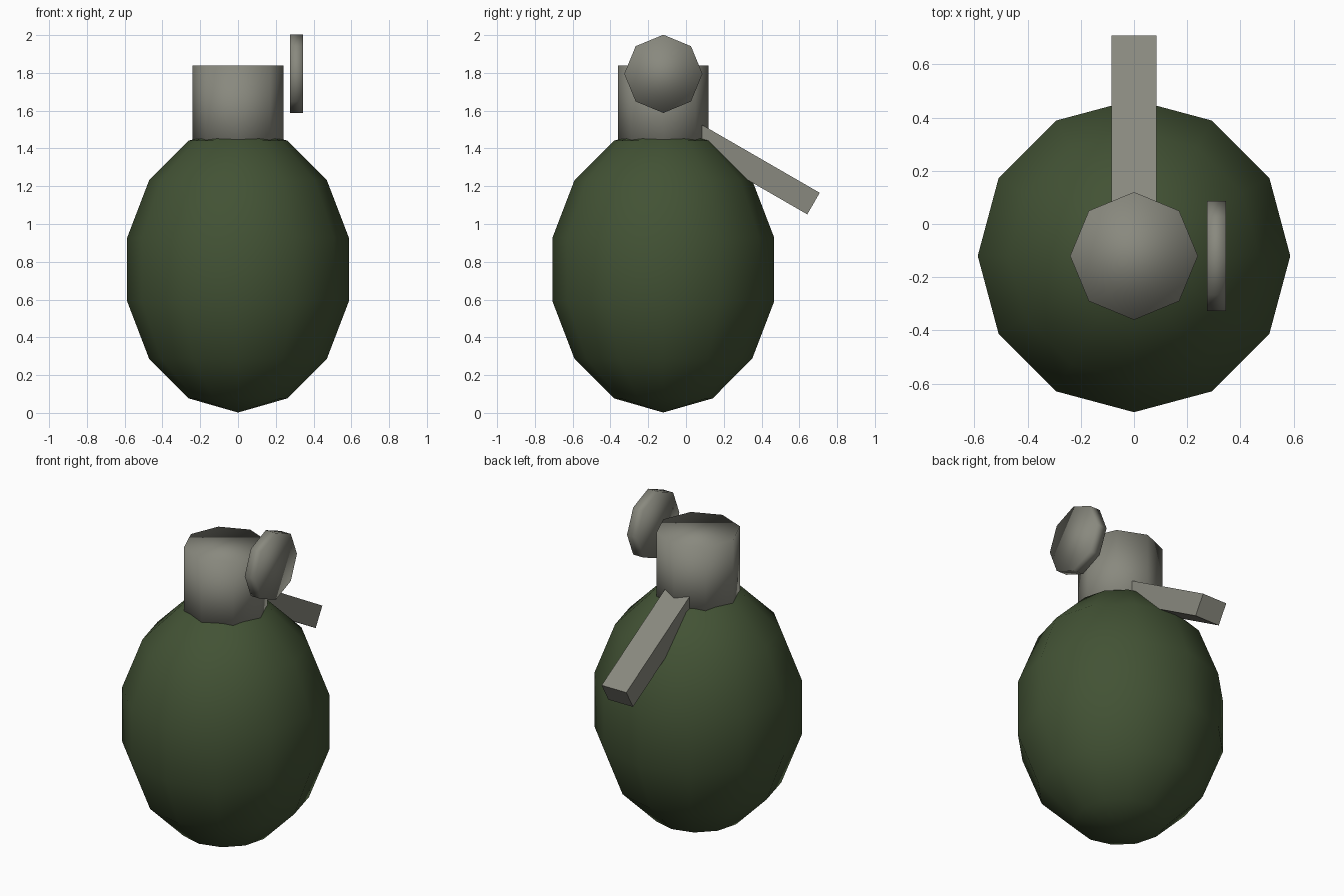
import bpy
from math import radians, cos, sin

if "Cube" in bpy.data.objects:
    bpy.data.objects.remove(bpy.data.objects["Cube"])

CY = -0.12  # shared y of the main axis


def material(name, rgb):
    m = bpy.data.materials.new(name)
    m.diffuse_color = (*rgb, 1)
    m.use_nodes = True
    m.node_tree.nodes["Principled BSDF"].inputs["Base Color"].default_value = m.diffuse_color
    return m


def finish(name, mat, smooth=True):
    ob = bpy.context.object
    ob.name = name
    ob.data.materials.append(mat)
    if smooth:
        bpy.ops.object.shade_smooth()
    return ob


green = material("dark_green", (0.055, 0.085, 0.035))
metal = material("warm_grey", (0.25, 0.25, 0.21))

# egg-shaped body
bpy.ops.mesh.primitive_uv_sphere_add(segments=12, ring_count=7, radius=1, location=(0, CY, 0.759))
bpy.context.object.scale = (0.602, 0.602, 0.757)
finish("body", green)

# neck on top of the body
bpy.ops.mesh.primitive_cylinder_add(vertices=8, radius=0.24, depth=0.48, location=(0, CY, 1.60))
finish("neck", metal)

# pull disc beside the neck
bpy.ops.mesh.primitive_cylinder_add(vertices=8, radius=0.207, depth=0.07,
                                    location=(0.31, CY, 1.795), rotation=(0, radians(90), 0))
finish("pull_disc", metal)

# safety lever sloping down at the back
length, tilt = 0.8, radians(30)
bpy.ops.mesh.primitive_cube_add(
    size=1, rotation=(-tilt, 0, 0),
    location=(0, 0.675 - length / 2 * cos(tilt), 1.108 + length / 2 * sin(tilt)))
bpy.context.object.scale = (0.17, length, 0.132)
finish("lever", metal, smooth=False)
